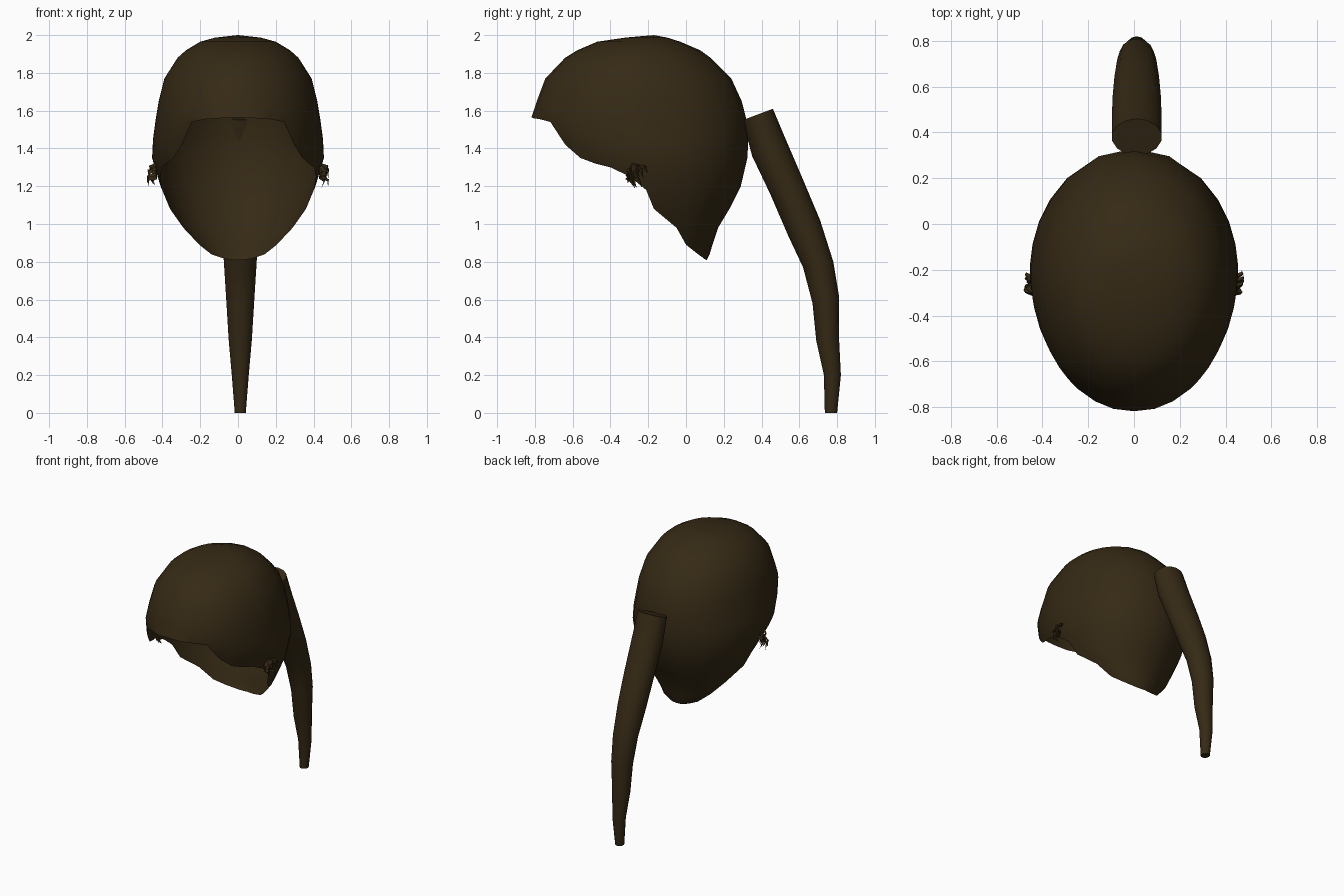
import bpy, bmesh, math, random
from mathutils import Vector

if "Cube" in bpy.data.objects:
    bpy.data.objects.remove(bpy.data.objects["Cube"])

random.seed(4)
brown = bpy.data.materials.new("dark_brown_hair")
brown.diffuse_color = (0.036, 0.0225, 0.0075, 1)
brown.use_nodes = True
brown.node_tree.nodes["Principled BSDF"].inputs["Base Color"].default_value = brown.diffuse_color


def finish(name, bm, angle=60):
    me = bpy.data.meshes.new(name)
    bm.to_mesh(me)
    bm.free()
    me.materials.append(brown)
    ob = bpy.data.objects.new(name, me)
    bpy.context.collection.objects.link(ob)
    bpy.ops.object.select_all(action='DESELECT')
    ob.select_set(True)
    bpy.context.view_layer.objects.active = ob
    bpy.ops.object.shade_smooth_by_angle(angle=math.radians(angle))
    return ob


# Hair cap: horizontal oval sections (z, front y, back y, half width)
SECTIONS = [(2.0, -.17, -.17, 0), (1.987, -.32, -.10, .12), (1.965, -.47, -.03, .2),
            (1.92, -.575, .075, .275), (1.88, -.64, .13, .32), (1.77, -.745, .24, .39),
            (1.65, -.79, .295, .42), (1.56, -.82, .318, .435), (1.45, -.79, .33, .45),
            (1.35, -.74, .325, .455), (1.2, -.62, .29, .41), (1.08, -.55, .23, .36),
            (.98, -.3, .17, .29), (.89, -.22, .14, .21), (.84, -.08, .125, .155),
            (.81, .0, .11, .09)]
# Hairline: (degrees from the front, lowest z)
HAIRLINE = [(0, 1.565), (12, 1.56), (23, 1.555), (34, 1.54), (41, 1.42), (48.6, 1.35),
            (57, 1.32), (66, 1.30), (76, 1.25), (84, 1.18), (88.5, 1.08), (93.7, .98),
            (103, .89), (114, .84), (126, .825), (140, .815), (160, .81), (180, .81)]


def cap_point(deg, z):
    for a, b in zip(SECTIONS, SECTIONS[1:]):
        if a[0] >= z >= b[0]:
            t = (a[0] - z) / (a[0] - b[0])
            yf, yb, w = (a[i] + (b[i] - a[i]) * t for i in (1, 2, 3))
            break
    th = math.radians(deg)
    return (w * math.sin(th), (yf + yb) / 2 - (yb - yf) / 2 * math.cos(th), z)


bm = bmesh.new()
columns = HAIRLINE + [(360 - d, z) for d, z in HAIRLINE[-2:0:-1]]
grid = [[bm.verts.new(cap_point(d, max(s[0], low))) for s in SECTIONS] for d, low in columns]
for i, col in enumerate(grid):
    nxt = grid[(i + 1) % len(grid)]
    for r in range(len(SECTIONS) - 1):
        bm.faces.new((col[r], col[r + 1], nxt[r + 1], nxt[r]))
bmesh.ops.remove_doubles(bm, verts=bm.verts, dist=0.0005)
bm.normal_update()
if sum(f.normal.z * f.calc_area() for f in bm.faces) < 0:
    bmesh.ops.reverse_faces(bm, faces=bm.faces)
finish("hair_cap", bm)

# Ponytail: rings between an inner and an outer (y, z) edge, with half width
TAIL = [(.30, 1.55, .46, 1.61, .11), (.35, 1.36, .523, 1.46, .112), (.45, 1.15, .63, 1.21, .108),
        (.54, .94, .71, 1.02, .10), (.62, .77, .78, .80, .088), (.67, .58, .81, .62, .076),
        (.69, .38, .81, .40, .063), (.73, .2, .82, .2, .046), (.735, 0, .80, 0, .03)]
bm = bmesh.new()
N = 14
rings = []
for y0, z0, y1, z1, w in TAIL:
    mid = Vector((.012, (y0 + y1) / 2, (z0 + z1) / 2))
    half = Vector((0, (y1 - y0) / 2, (z1 - z0) / 2))
    rings.append([bm.verts.new(mid + half * math.cos(math.tau * k / N)
                               + Vector((w * math.sin(math.tau * k / N), 0, 0))) for k in range(N)])
for a, b in zip(rings, rings[1:]):
    for k in range(N):
        bm.faces.new((a[k], a[(k + 1) % N], b[(k + 1) % N], b[k]))
bm.faces.new(rings[0])
bm.faces.new(rings[-1])
bmesh.ops.recalc_face_normals(bm, faces=bm.faces)
finish("ponytail", bm, 50)

# Tufts of loose strands in front of the ears, mirrored
for side, label in ((1, "left"), (-1, "right")):
    bm = bmesh.new()
    for _ in range(16):
        y, z = random.uniform(-.31, -.23), random.uniform(1.24, 1.32)
        root = Vector((.43, y, z))
        tip = Vector((random.uniform(.43, .48), y + random.uniform(-.03, .05),
                      z - random.uniform(.03, .07)))
        bend = (root + tip) / 2 + Vector((.02, 0, .01))
        wide = Vector((0, .012, .006))
        deep = Vector((.01, 0, .008))
        base = [root + wide, root - wide, root + deep]
        knee = [bend + wide * .8, bend - wide * .8, bend + deep * .8]
        base, knee = ([bm.verts.new((p.x * side, p.y, p.z)) for p in ring] for ring in (base, knee))
        end = bm.verts.new((tip.x * side, tip.y, tip.z))
        for k in range(3):
            j = (k + 1) % 3
            bm.faces.new((base[k], base[j], knee[j], knee[k]))
            bm.faces.new((knee[k], knee[j], end))
    bmesh.ops.recalc_face_normals(bm, faces=bm.faces)
    finish(label + "_ear_tuft", bm, 30)
